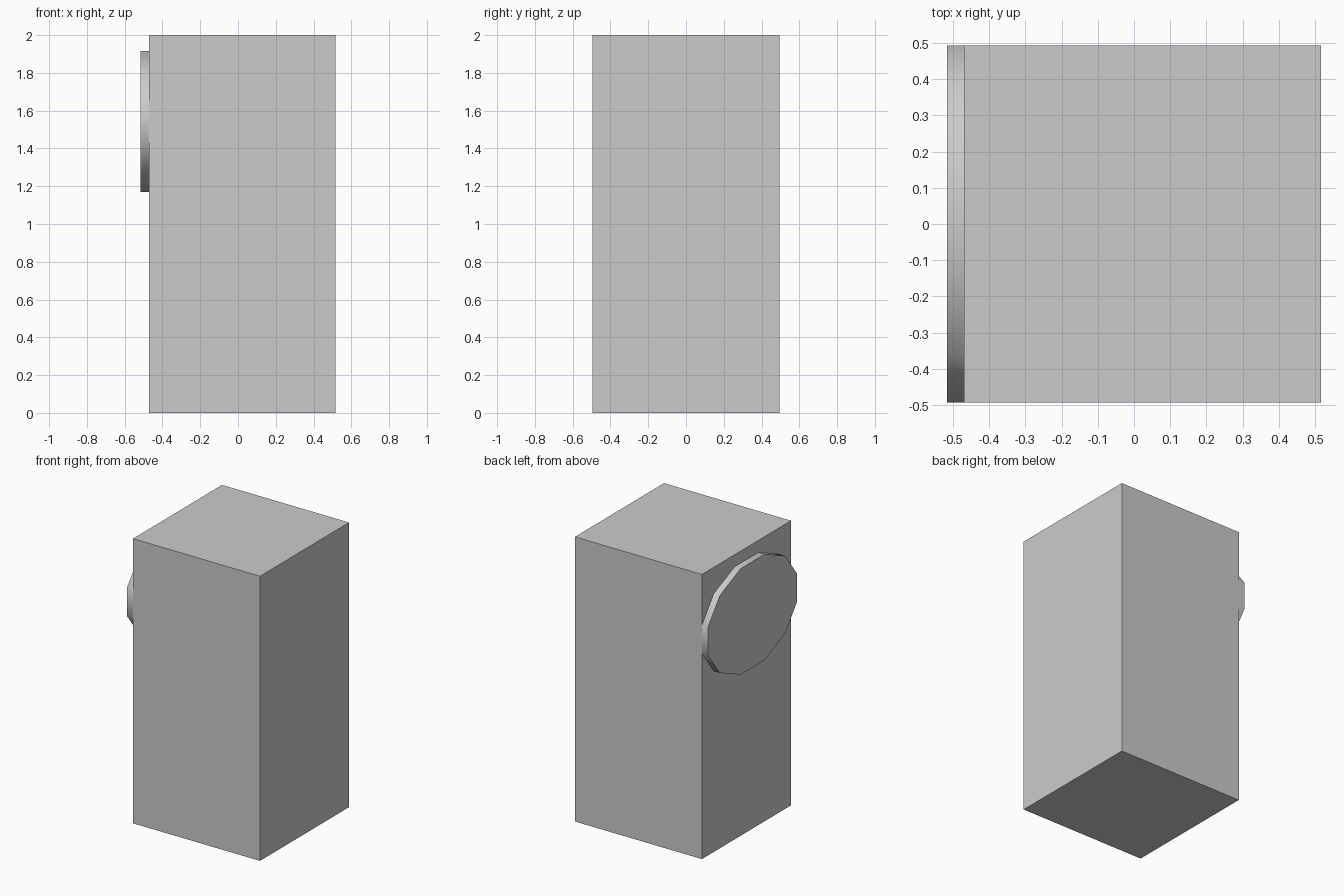
import bpy, math

if "Cube" in bpy.data.objects:
    bpy.data.objects.remove(bpy.data.objects["Cube"])

X0, X1, HALF_Y = -0.47, 0.517, 0.494   # block faces
DISC_X = -0.517                        # outer face of the disc

# Tall block
bpy.ops.mesh.primitive_cube_add(size=1, location=((X0 + X1) / 2, 0, 1))
block = bpy.context.object
block.name = "block"
block.scale = (X1 - X0, 2 * HALF_Y, 2)
bpy.ops.object.transform_apply(location=False, rotation=False, scale=True)

# Flattened 12-sided disc on the left face, flat sides at its extremes
SIDES = 12
bpy.ops.mesh.primitive_cylinder_add(vertices=SIDES, radius=1 / math.cos(math.pi / SIDES),
                                    depth=X0 - DISC_X)
disc = bpy.context.object
disc.name = "side_disc"
disc.rotation_euler = (0, 0, math.pi / SIDES)
bpy.ops.object.transform_apply(location=False, rotation=True, scale=False)
disc.rotation_euler = (0, math.pi / 2, 0)
bpy.ops.object.transform_apply(location=False, rotation=True, scale=False)
disc.scale = (1, HALF_Y, 0.3725)
disc.location = ((X0 + DISC_X) / 2, 0, 1.5425)
bpy.ops.object.transform_apply(location=False, rotation=False, scale=True)
bpy.ops.object.shade_smooth_by_angle(angle=math.radians(50))
